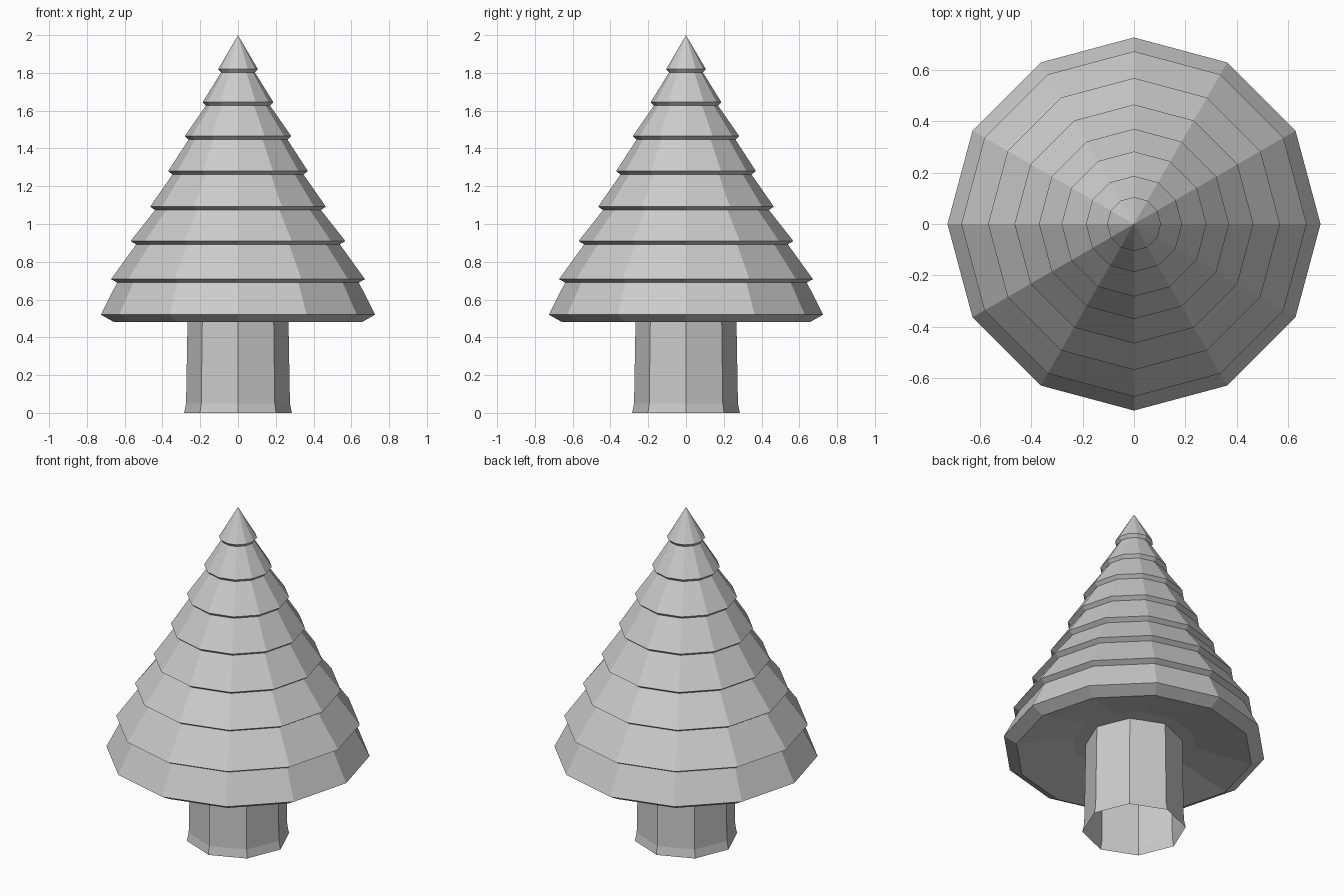
import bpy, bmesh
from math import cos, sin, tau

if "Cube" in bpy.data.objects:
    bpy.data.objects.remove(bpy.data.objects["Cube"])


def lathe(name, profile, sides):
    """Revolve (radius, z) points into a flat-faced shell; radius 0 makes a tip."""
    bm = bmesh.new()
    rings = []
    for r, z in profile:
        count = sides if r > 0 else 1
        rings.append([bm.verts.new((r * cos(tau * i / sides), r * sin(tau * i / sides), z))
                      for i in range(count)])
    for a, b in zip(rings, rings[1:]):
        for i in range(sides):
            j = (i + 1) % sides
            quad = [a[i % len(a)], a[j % len(a)], b[j % len(b)], b[i % len(b)]]
            bm.faces.new(list(dict.fromkeys(quad)))
    bmesh.ops.recalc_face_normals(bm, faces=bm.faces)
    mesh = bpy.data.meshes.new(name)
    bm.to_mesh(mesh)
    bm.free()
    obj = bpy.data.objects.new(name, mesh)
    bpy.context.collection.objects.link(obj)
    return obj


# Foliage: stacked tiers, each a sloping skirt with a small undercut lip
tiers = [(0.105, 1.82), (0.187, 1.645), (0.282, 1.465), (0.37, 1.28),
         (0.465, 1.092), (0.568, 0.91), (0.672, 0.708)]
profile = [(0, 2.0)]
for r, z in tiers:
    profile += [(r, z), (r - 0.012 - 0.03 * r, z - 0.018)]

# Bottom tier with a wider chamfer and a hollowed underside
profile += [(0.726, 0.52), (0.655, 0.48), (0.34, 0.55), (0, 0.565)]
lathe("foliage", profile, 12)

# Trunk: eight-sided open tube, slightly flared at the foot
trunk = lathe("trunk", [(0.285, 0), (0.275, 0.05), (0.266, 0.56)], 8)
